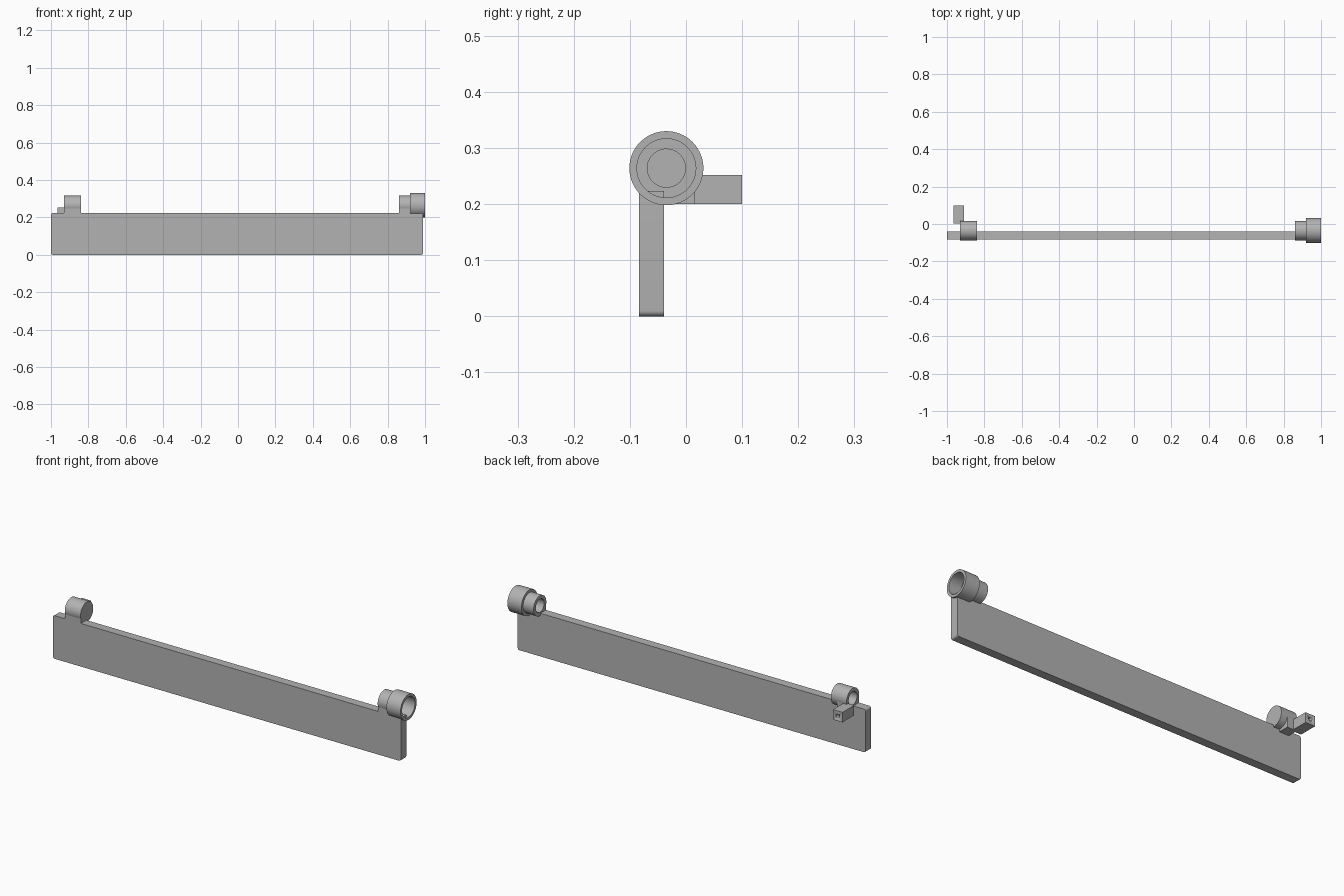
import bpy, bmesh, math

cube = bpy.data.objects.get("Cube")
if cube:
    bpy.data.objects.remove(cube, do_unlink=True)

GREY = (0.45, 0.45, 0.45)
grey = bpy.data.materials.new("plain grey")
grey.use_nodes = True
grey.diffuse_color = (*GREY, 1)
grey.node_tree.nodes["Principled BSDF"].inputs["Base Color"].default_value = (*GREY, 1)

AXIS_Y, AXIS_Z = -0.035, 0.264   # hinge line shared by both barrels
FRONT, BACK, TOP = -0.084, -0.039, 0.223


def finish(name, bm):
    """Turn a bmesh into a shaded, coloured object."""
    bmesh.ops.recalc_face_normals(bm, faces=bm.faces)
    mesh = bpy.data.meshes.new(name)
    bm.to_mesh(mesh)
    bm.free()
    mesh.materials.append(grey)
    obj = bpy.data.objects.new(name, mesh)
    bpy.context.collection.objects.link(obj)
    bpy.ops.object.select_all(action='DESELECT')
    obj.select_set(True)
    bpy.context.view_layer.objects.active = obj
    bpy.ops.object.shade_smooth_by_angle(angle=math.radians(35))
    return obj


def prism(name, points, offset):
    """Extrude a closed outline of 3D points along an offset."""
    bm = bmesh.new()
    face = bm.faces.new([bm.verts.new(p) for p in points])
    new = bmesh.ops.extrude_face_region(bm, geom=[face])["geom"]
    verts = [v for v in new if isinstance(v, bmesh.types.BMVert)]
    bmesh.ops.translate(bm, verts=verts, vec=offset)
    return finish(name, bm)


def box(name, x0, x1, y0, y1, z0, z1):
    outline = [(x0, y0, z0), (x1, y0, z0), (x1, y0, z1), (x0, y0, z1)]
    return prism(name, outline, (0, y1 - y0, 0))


def web(name, x0, x1, profile):
    return prism(name, [(x0, y, z) for y, z in profile], (x1 - x0, 0, 0))


def revolve(name, profile, closed, sides=64):
    """Spin an (x, radius) profile round the hinge line."""
    bm = bmesh.new()
    verts = [bm.verts.new((x, AXIS_Y, AXIS_Z + r)) for x, r in profile]
    pairs = list(zip(verts, verts[1:]))
    if closed:
        pairs.append((verts[-1], verts[0]))
    edges = [bm.edges.new(p) for p in pairs]
    bmesh.ops.spin(bm, geom=verts + edges, cent=(0, AXIS_Y, AXIS_Z),
                   axis=(1, 0, 0), angle=math.tau, steps=sides)
    bmesh.ops.remove_doubles(bm, verts=bm.verts, dist=0.0001)
    return finish(name, bm)


# Long flat plate with rounded corners
R = 0.01
outline = []
for cx, cz, start in ((-1 + R, R, 180), (0.99 - R, R, 270), (None, None, 0), (-1 + R, TOP - R, 90)):
    if cx is None:
        outline.append((0.99, FRONT, TOP))
        continue
    for step in range(7):
        a = math.radians(start + step * 15)
        outline.append((cx + R * math.cos(a), FRONT, cz + R * math.sin(a)))
prism("plate", outline, (0, BACK - FRONT, 0))

# Blind barrel at one end, open outward
BARREL, BORE = 0.052, 0.034
revolve("right_barrel", [(-0.85, 0), (-0.85, BORE), (-0.93, BORE), (-0.93, BARREL),
                         (-0.84, BARREL), (-0.84, 0)], closed=True)

# Stepped through barrel with a wide counterbored cup
revolve("left_barrel_and_cup", [(0.86, BORE), (0.86, BARREL), (0.92, BARREL), (0.92, 0.066),
                                (1.0, 0.066), (1.0, 0.0525), (0.932, 0.0525), (0.932, BORE)],
        closed=True)

# Webs that carry the barrels down flush with the plate front
web_profile = [(FRONT, AXIS_Z), (FRONT, 0.21), (-0.05, 0.21), (-0.05, 0.224), (-0.072, 0.244)]
web("right_web", -0.93, -0.84, web_profile)
web("left_web", 0.86, 0.925, web_profile)

# Bracket under the blind barrel and the offset tab behind it
web("bracket", -0.93, -0.875, [(-0.045, 0.2), (0.016, 0.2), (0.016, AXIS_Z),
                              (0.0, 0.235), (-0.033, 0.225), (-0.045, 0.225)])
tab = box("tab", -0.965, -0.91, 0.004, 0.1, 0.2, 0.252)

# Small blind hole in the tab end
hole = [(-0.9375 + 0.009 * math.cos(k * math.tau / 24), 0.05,
         0.226 + 0.009 * math.sin(k * math.tau / 24)) for k in range(24)]
cutter = prism("tab_hole_cutter", hole, (0, 0.06, 0))
cutter.hide_render = True
cutter.hide_viewport = True
cutter.display_type = 'WIRE'
cut = tab.modifiers.new("hole", 'BOOLEAN')
cut.operation = 'DIFFERENCE'
cut.object = cutter
